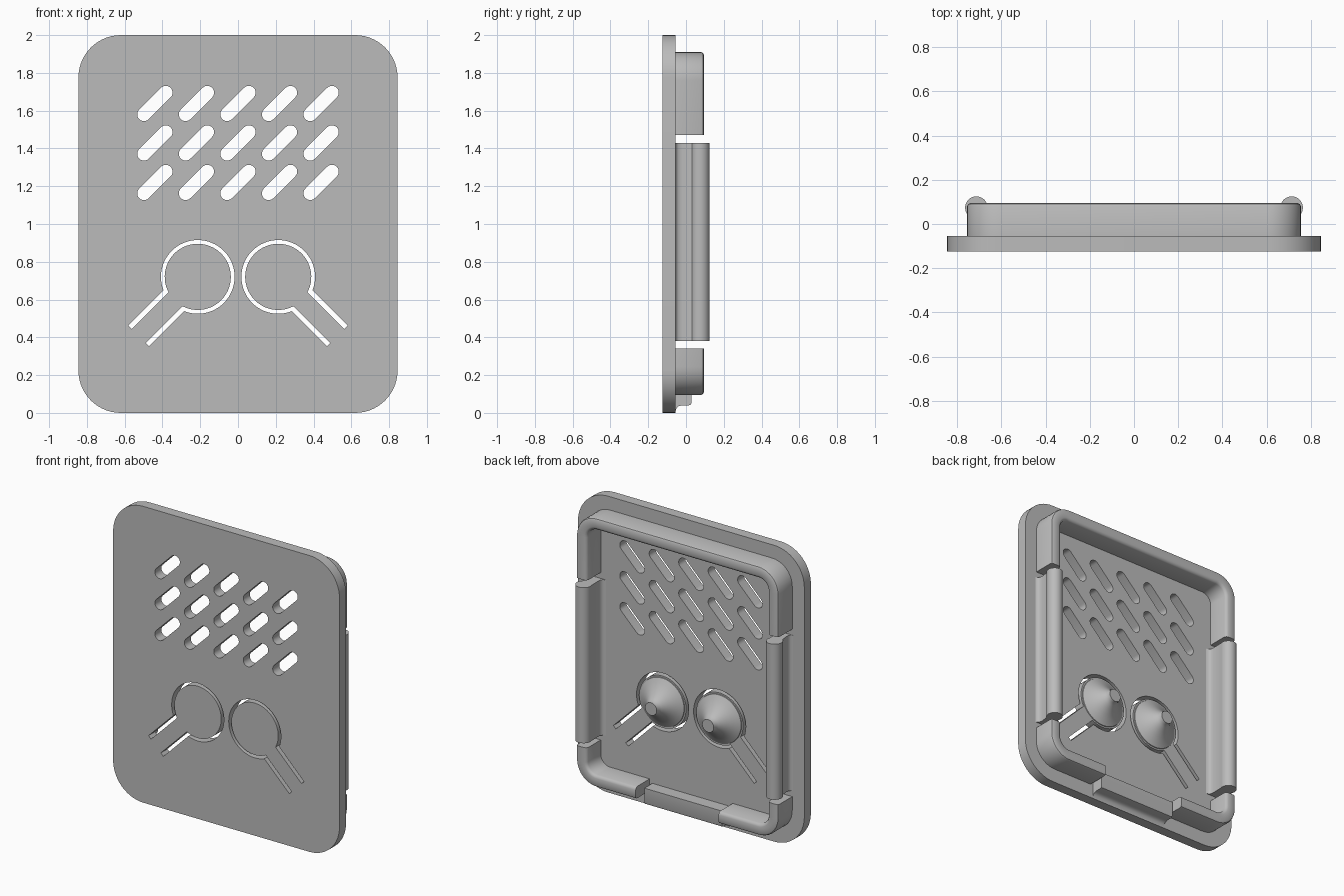
import bpy, bmesh
from math import sin, cos, asin, pi, radians
from mathutils import Vector, Matrix

old = bpy.data.objects.get("Cube")
if old:
    bpy.data.objects.remove(old, do_unlink=True)

GREY = (0.5, 0.5, 0.5, 1)
grey = bpy.data.materials.new("plain_grey")
grey.use_nodes = True
grey.diffuse_color = GREY
grey.node_tree.nodes["Principled BSDF"].inputs["Base Color"].default_value = GREY

FRONT, BACK = -0.125, -0.055


def add(name, bm):
    """Turn a bmesh into a smooth-by-angle object."""
    bmesh.ops.remove_doubles(bm, verts=bm.verts, dist=1e-5)
    bmesh.ops.recalc_face_normals(bm, faces=bm.faces)
    mesh = bpy.data.meshes.new(name)
    bm.to_mesh(mesh)
    bm.free()
    mesh.materials.append(grey)
    obj = bpy.data.objects.new(name, mesh)
    bpy.context.collection.objects.link(obj)
    smooth(obj)
    return obj


def smooth(obj):
    bpy.ops.object.select_all(action='DESELECT')
    obj.select_set(True)
    bpy.context.view_layer.objects.active = obj
    bpy.ops.object.shade_smooth_by_angle(angle=radians(35))


def loft(name, loops, closed=False):
    """Skin a series of equal loops; cap the ends unless closed."""
    bm = bmesh.new()
    rows = [[bm.verts.new(p) for p in loop] for loop in loops]
    pairs = list(zip(rows, rows[1:]))
    if closed:
        pairs.append((rows[-1], rows[0]))
    else:
        bm.faces.new(rows[0])
        bm.faces.new(rows[-1])
    n = len(rows[0])
    for a, b in pairs:
        for i in range(n):
            j = (i + 1) % n
            bm.faces.new((a[i], a[j], b[j], b[i]))
    return add(name, bm)


def arc(cx, cz, r, a0, a1, n):
    return [(cx + r * cos(a0 + (a1 - a0) * i / n),
             cz + r * sin(a0 + (a1 - a0) * i / n)) for i in range(n + 1)]


def rounded_rect(hx, z0, z1, r, n=10):
    corners = ((hx - r, z1 - r), (r - hx, z1 - r), (r - hx, z0 + r), (hx - r, z0 + r))
    pts = []
    for i, (x, z) in enumerate(corners):
        pts += arc(x, z, r, i * pi / 2, (i + 1) * pi / 2, n)
    return pts


def slot(cx, cz, half=0.0815, r=0.036):
    """Diagonal pill-shaped vent outline."""
    d = half * cos(pi / 4)
    return (arc(cx + d, cz + d, r, -pi / 4, 3 * pi / 4, 10)
            + arc(cx - d, cz - d, r, 3 * pi / 4, 7 * pi / 4, 10))


def button_slit(side, outer=0.195, inner=0.175, v0=0.052, v1=0.078, end=0.442):
    """Open ring with two parallel arm slits, running down and outwards."""
    a, b = asin(v1 / outer), asin(v0 / inner)
    path = arc(0, 0, outer, a, 2 * pi - a, 56)
    path += [(end, -v1), (end, -v0)]
    path += arc(0, 0, inner, 2 * pi - b, b, 56)
    path += [(end, v0), (end, v1)]
    k = cos(pi / 4)
    return [(side * (0.213 + k * (u - v)), 0.72 - k * (u + v)) for u, v in path]


# Front plate with vents and flexible button cut-outs
outlines = [rounded_rect(0.845, 0, 2, 0.225, 14)]
outlines += [slot(0.22 * i, 1.22 + 0.209 * j) for i in range(-2, 3) for j in range(3)]
outlines += [button_slit(s) for s in (-1, 1)]
curve = bpy.data.curves.new("plate_outline", 'CURVE')
curve.dimensions = '2D'
curve.fill_mode = 'BOTH'
curve.extrude = (BACK - FRONT) / 2
for pts in outlines:
    spline = curve.splines.new('POLY')
    spline.points.add(len(pts) - 1)
    for p, (x, z) in zip(spline.points, pts):
        p.co = (x, z, 0, 1)
    spline.use_cyclic_u = True
temp = bpy.data.objects.new("plate_outline", curve)
bpy.context.collection.objects.link(temp)
bpy.context.view_layer.update()
flat = bpy.data.meshes.new_from_object(temp)
bm = bmesh.new()
bm.from_mesh(flat)
bm.transform(Matrix.Translation((0, (FRONT + BACK) / 2, 0)) @ Matrix.Rotation(pi / 2, 4, 'X'))
bpy.data.objects.remove(temp, do_unlink=True)
bpy.data.meshes.remove(flat)
add("front_plate", bm)

# Rear rim: rounded profile swept round a rounded rectangle
rim_profile = [(0, BACK), (0, 0.08), (0.005, 0.09), (0.015, 0.095), (0.06, 0.095),
               (0.072, 0.09), (0.08, 0.078), (0.08, BACK)]
rim = loft("rear_rim", [[(x, y, z) for x, z in
                         rounded_rect(0.755 - i, 0.095 + i, 1.91 - i, 0.15 - i)]
                        for i, y in rim_profile], closed=True)


# Gaps in the rim for the side snaps and the bottom tongue
def cut(obj, x0, x1, z0, z1):
    box = loft("rim_cutter", [[(x0, y, z0), (x1, y, z0), (x1, y, z1), (x0, y, z1)]
                              for y in (-0.3, 0.3)])
    box.hide_render = True
    mod = obj.modifiers.new("gap", 'BOOLEAN')
    mod.operation = 'DIFFERENCE'
    mod.solver = 'EXACT'
    mod.object = box
    bpy.context.view_layer.objects.active = obj
    bpy.ops.object.modifier_apply(modifier=mod.name)
    bpy.data.objects.remove(box, do_unlink=True)


cut(rim, 0.6, 0.9, 0.34, 1.47)
cut(rim, -0.9, -0.6, 0.34, 1.47)
cut(rim, -0.31, 0.31, 0, 0.3)
smooth(rim)

# Side snaps: filleted stalk with a round bead
snap = [(0.635, BACK), (0.652, -0.05), (0.662, -0.04), (0.666, -0.02)]
snap += arc(0.713, 0.074, 0.051, pi * 1.1, -pi * 0.3, 20)
snap += [(0.737, -0.02), (0.741, -0.04), (0.748, -0.05), (0.76, BACK)]
for side, label in ((1, "left"), (-1, "right")):
    loft(label + "_snap", [[(side * x, y, z) for x, y in snap] for z in (0.38, 1.43)])

# Bottom tongue with a filleted lip
tongue = [(BACK, 0.01), (-0.051, 0.024), (-0.04, 0.035), (-0.022, 0.04), (0.015, 0.04),
          (0.026, 0.044), (0.03, 0.055), (0.03, 0.15), (BACK, 0.15)]
loft("bottom_tongue", [[(x, y, z) for y, z in tongue] for x in (-0.29, 0.29)])

# Button plungers: flared base narrowing to a pin
flare = [(0.165, BACK - 0.002), (0.163, -0.05), (0.135, -0.035), (0.105, -0.014),
         (0.075, 0.012), (0.055, 0.035), (0.045, 0.05), (0.043, 0.07)]
for side, label in ((1, "left"), (-1, "right")):
    loft(label + "_button_pin",
         [[(x, y, z) for x, z in arc(side * 0.213, 0.72, r, 0, 2 * pi * 39 / 40, 39)]
          for r, y in flare])
